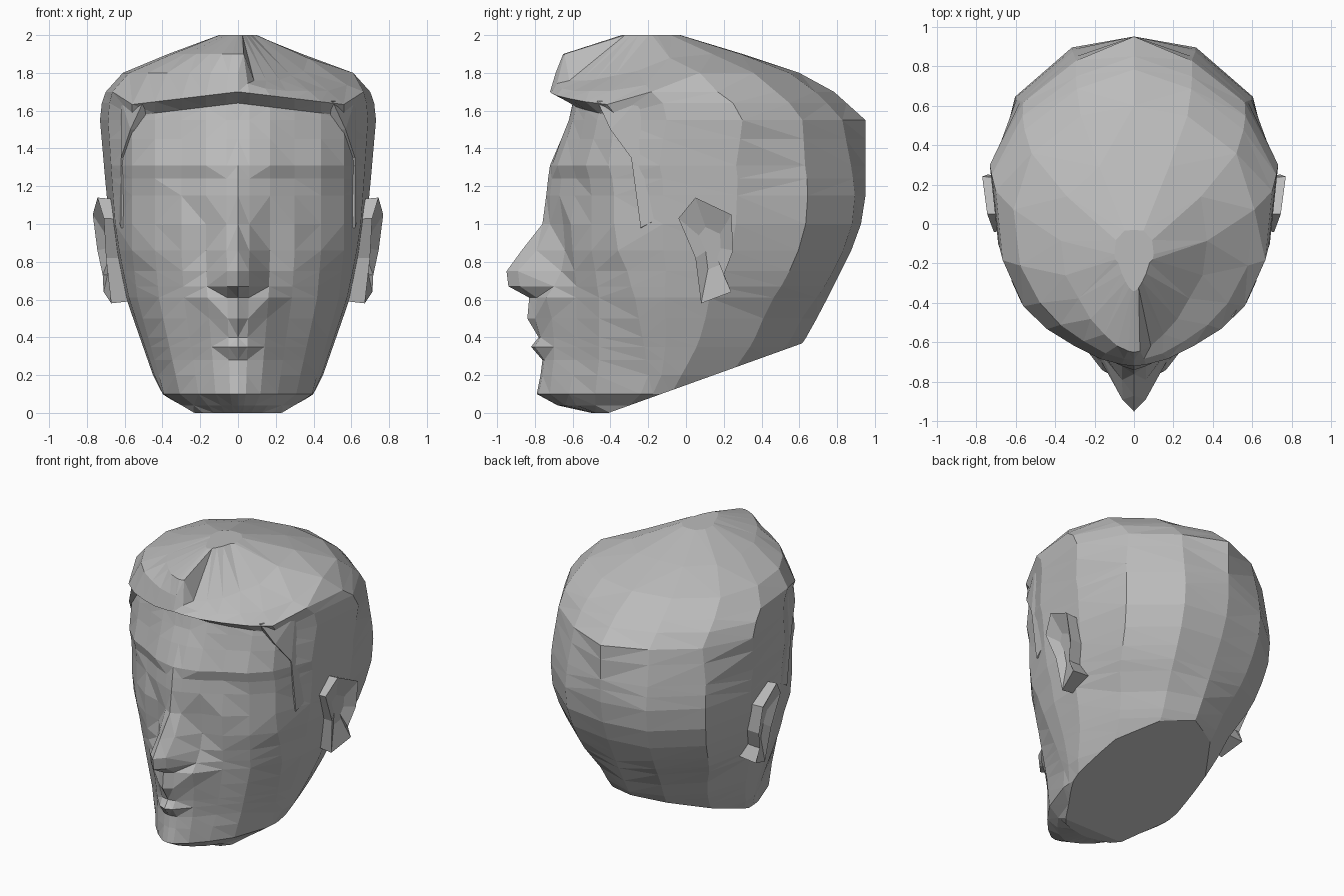
import bpy
import bmesh
import math
from mathutils import Vector

cube = bpy.data.objects.get("Cube")
if cube:
    bpy.data.objects.remove(cube, do_unlink=True)

grey = bpy.data.materials.new("plain_grey")
grey.use_nodes = True
tone = (0.5, 0.5, 0.5, 1.0)
grey.diffuse_color = tone
grey.node_tree.nodes["Principled BSDF"].inputs["Base Color"].default_value = tone


def finish(bm, name):
    """Turn a bmesh into a flat shaded object."""
    bmesh.ops.triangulate(bm, faces=bm.faces[:], quad_method='SHORT_EDGE')
    bmesh.ops.recalc_face_normals(bm, faces=bm.faces[:])
    mesh = bpy.data.meshes.new(name)
    bm.to_mesh(mesh)
    bm.free()
    mesh.materials.append(grey)
    obj = bpy.data.objects.new(name, mesh)
    bpy.context.collection.objects.link(obj)
    return obj


def profile(points, z):
    """Read a piecewise straight profile at height z."""
    for (z0, a), (z1, b) in zip(points, points[1:]):
        if z <= z1:
            return a + (b - a) * (z - z0) / (z1 - z0)
    return points[-1][1]


# Silhouette profiles: height against half width, back depth, face narrowing, rear fullness
half_width = [(0, .26), (.1, .40), (.2, .45), (.4, .52), (.6, .59), (.8, .64), (1, .68),
              (1.2, .70), (1.6, .735), (1.7, .70), (1.8, .61), (1.9, .37), (2, .1)]
back_depth = [(0, .3), (.37, .62), (.55, .72), (.93, .91), (1.1, .95), (1.55, .95),
              (1.73, .75), (1.8, .6), (1.9, .3), (2, -.03)]
narrowing = [(0, .42), (.1, .7), (.3, .8), (.6, .95), (.85, 1), (1.7, 1),
             (1.8, .85), (1.9, .5), (2, .14)]
fullness = [(0, .97), (.5, .98), (.7, 1.06), (1.1, 1.05), (1.3, 1.01), (1.55, .92),
            (1.7, .95), (1.8, 1.02), (1.9, 1.1)]

# Face relief: depth of six upright profiles, from the centre line to the temple
columns = [0, .06, .17, .3, .44, .56]
relief = {
    0: (.50, .50, .49, .48, .46, .40),
    .04: (.68, .67, .64, .58, .48, .30),
    .1: (.79, .78, .72, .62, .48, .24),
    .2: (.77, .76, .71, .60, .47, .20),
    .28: (.76, .75, .70, .58, .46, .21),
    .35: (.82, .80, .70, .58, .46, .22),
    .4: (.78, .77, .70, .58, .46, .23),
    .5: (.84, .80, .71, .58, .46, .25),
    .61: (.83, .79, .74, .58, .46, .27),
    .67: (.94, .88, .70, .58, .47, .29),
    .75: (.95, .89, .66, .59, .48, .31),
    .86: (.87, .79, .64, .60, .50, .36),
    1: (.76, .72, .65, .61, .50, .38),
    1.15: (.74, .72, .67, .59, .50, .38),
    1.24: (.73, .71, .66, .58, .51, .39),
    1.31: (.72, .71, .68, .60, .53, .41),
    1.45: (.66, .66, .63, .56, .49, .39),
    1.55: (.62, .62, .60, .54, .47, .37),
    1.64: (.60, .60, .58, .53, .46, .37),
}
# Hair fringe overhang and crown keep one rounded front
hair_front = {1.7: .72, 1.8: .69, 1.9: .65, 2: .34}
rounding = (1, .99, .95, .86, .74, .58)
for height, front in hair_front.items():
    relief[height] = [front * r for r in rounding]


def half_ring(z, depths):
    """One side of a horizontal section, front centre to back centre."""
    w, back, s, full = (profile(p, z) for p in (half_width, back_depth, narrowing, fullness))
    pts = [(x * s, -d) for x, d in zip(columns, depths)]
    x_edge, y_edge = pts[-1]
    middle = -depths[2] + .58 * (back + depths[2])
    pts.append((x_edge + (w - x_edge) * .75, y_edge + (middle - y_edge) * .4))
    pts.append((w, middle))
    for a in (math.radians(32), math.radians(62)):
        pts.append((w * full * math.cos(a) ** 1.1,
                    middle + (back - middle) * full * math.sin(a)))
    pts.append((0, back))
    return pts


def hair_height(x, y, z):
    """Fringe droops to the temples; hair falls forward on the left of the crest."""
    if 1.6 < z < 1.72 and y < -.2:
        return z - .12 * abs(x)
    if 1.72 < z < 1.95 and x > .04:
        return max(1.705, min(z, 2 - .42 * (x - .12) + .45 * (y + .05)))
    return z


# Head: stacked sections, trimmed flat beneath the jaw
bm = bmesh.new()
rings = []
for z, depths in relief.items():
    half = half_ring(z, depths)
    outline = half + [(-x, y) for x, y in reversed(half[1:-1])]
    rings.append([bm.verts.new((x, y, hair_height(x, y, z))) for x, y in outline])
for low, high in zip(rings, rings[1:]):
    for i in range(len(low)):
        j = (i + 1) % len(low)
        bm.faces.new((low[i], low[j], high[j], high[i]))
bm.faces.new(rings[0])
bm.faces.new(rings[-1])
bmesh.ops.triangulate(bm, faces=bm.faces[:], quad_method='SHORT_EDGE')
bmesh.ops.bisect_plane(bm, geom=bm.verts[:] + bm.edges[:] + bm.faces[:],
                       plane_co=(0, -.41, 0), plane_no=(0, .37, -1.03), clear_outer=True)
bmesh.ops.holes_fill(bm, edges=[e for e in bm.edges if e.is_boundary], sides=0)
finish(bm, "head")

# Ears: a flared rim around a sunken bowl, with the lobe running back to the neck
ear_outline = [(-.04, 1.03), (.05, 1.14), (.24, 1.05), (.25, .86), (.2, .73),
               (.24, .64), (.08, .58), (.05, .82)]


def ear(side, name):
    bm = bmesh.new()
    centre = Vector((.14, .88))
    loops = []
    for shrink, lift in ((.95, -.14), (1, .0), (.7, -.02), (.4, -.04)):
        loop = []
        for y, z in ear_outline:
            p = centre + (Vector((y, z)) - centre) * shrink
            flare = .72 + .2 * (p.x - .1) + .14 * (p.y - .9)
            loop.append(bm.verts.new((side * (flare + lift), p.x, p.y)))
        loops.append(loop)
    for a, b in zip(loops, loops[1:]):
        for i in range(len(a)):
            j = (i + 1) % len(a)
            bm.faces.new((a[i], a[j], b[j], b[i]))
    bm.faces.new(loops[0])
    bm.faces.new(loops[-1])
    finish(bm, name)


ear(1, "left_ear")
ear(-1, "right_ear")

# Temple hair: raised locks framing the forehead, sinking into the side of the head
lock = [(-.47, 1.65, .50), (-.40, 1.5, .57), (-.29, 1.35, .62), (-.24, .98, .62),
        (-.05, 1.08, .655), (.05, 1.55, .69), (-.25, 1.66, .62)]
for side, name in ((1, "left_temple_hair"), (-1, "right_temple_hair")):
    bm = bmesh.new()
    outer = [bm.verts.new((side * x, y, z)) for y, z, x in lock]
    inner = [bm.verts.new((side * (x - .12), y + .04, z)) for y, z, x in lock]
    for i in range(len(lock)):
        j = (i + 1) % len(lock)
        bm.faces.new((outer[i], outer[j], inner[j], inner[i]))
    bm.faces.new(outer)
    bm.faces.new(inner)
    finish(bm, name)
